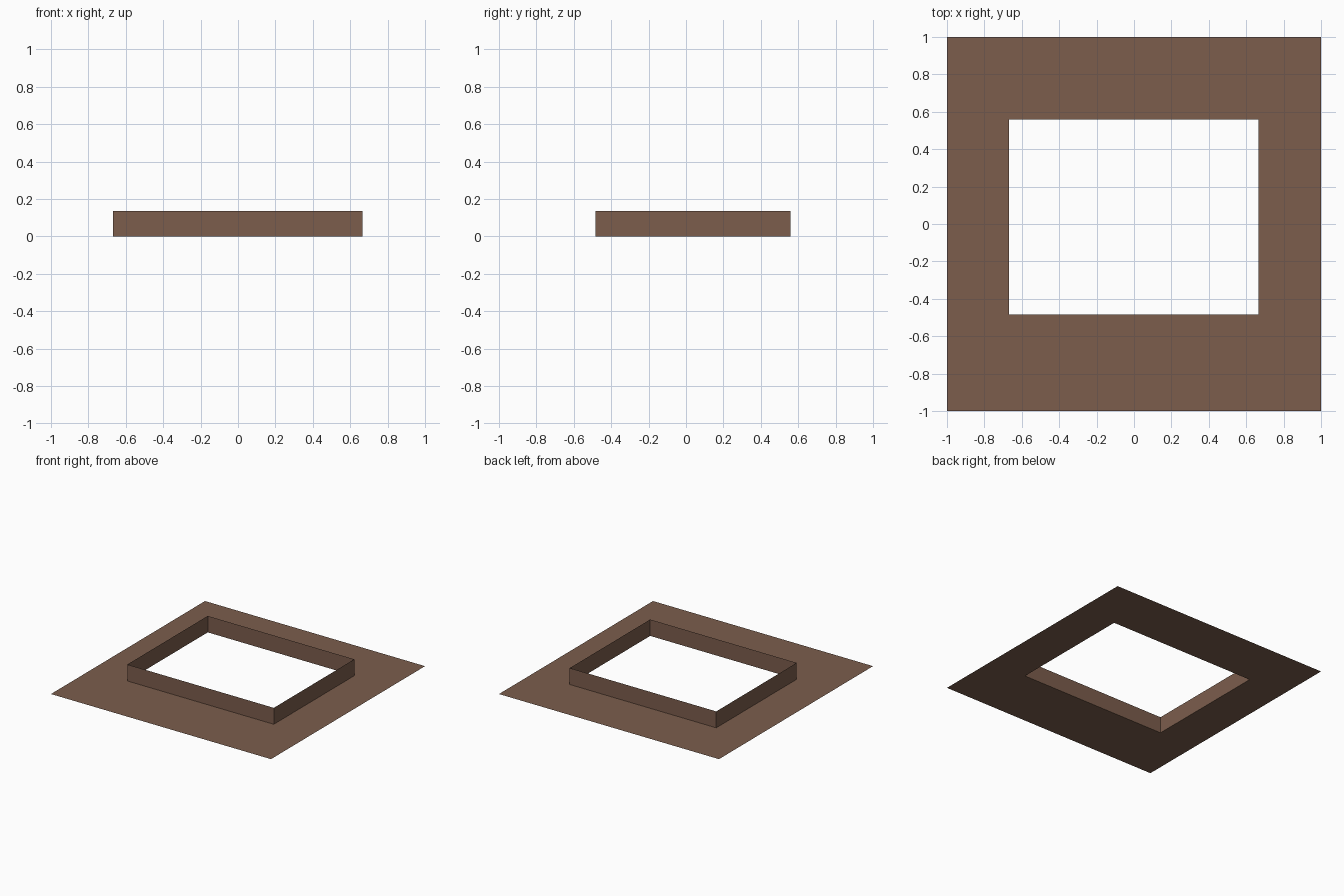
import bpy, bmesh

if "Cube" in bpy.data.objects:
    bpy.data.objects.remove(bpy.data.objects["Cube"])

X0, X1, Y0, Y1, H = -0.667, 0.665, -0.485, 0.56, 0.135   # opening and rim height

brown = bpy.data.materials.new("brown")
brown.diffuse_color = (0.2, 0.11, 0.073, 1)
brown.use_nodes = True
brown.node_tree.nodes["Principled BSDF"].inputs["Base Color"].default_value = brown.diffuse_color


def rect(bm, x0, x1, y0, y1, z):
    return [bm.verts.new((x, y, z)) for x, y in ((x0, y0), (x1, y0), (x1, y1), (x0, y1))]


def band(name, lower, upper):
    """Join two rectangular loops with four flat faces."""
    bm = bmesh.new()
    a, b = rect(bm, *lower), rect(bm, *upper)
    for i in range(4):
        j = (i + 1) % 4
        bm.faces.new((a[i], a[j], b[j], b[i]))
    me = bpy.data.meshes.new(name)
    bm.to_mesh(me)
    bm.free()
    me.materials.append(brown)
    ob = bpy.data.objects.new(name, me)
    bpy.context.collection.objects.link(ob)
    return ob


# flat ground sheet with a rectangular opening
band("ground_sheet", (-1, 1, -1, 1, 0), (X0, X1, Y0, Y1, 0))
# thin upright rim around the opening
band("opening_rim", (X0, X1, Y0, Y1, 0), (X0, X1, Y0, Y1, H))
